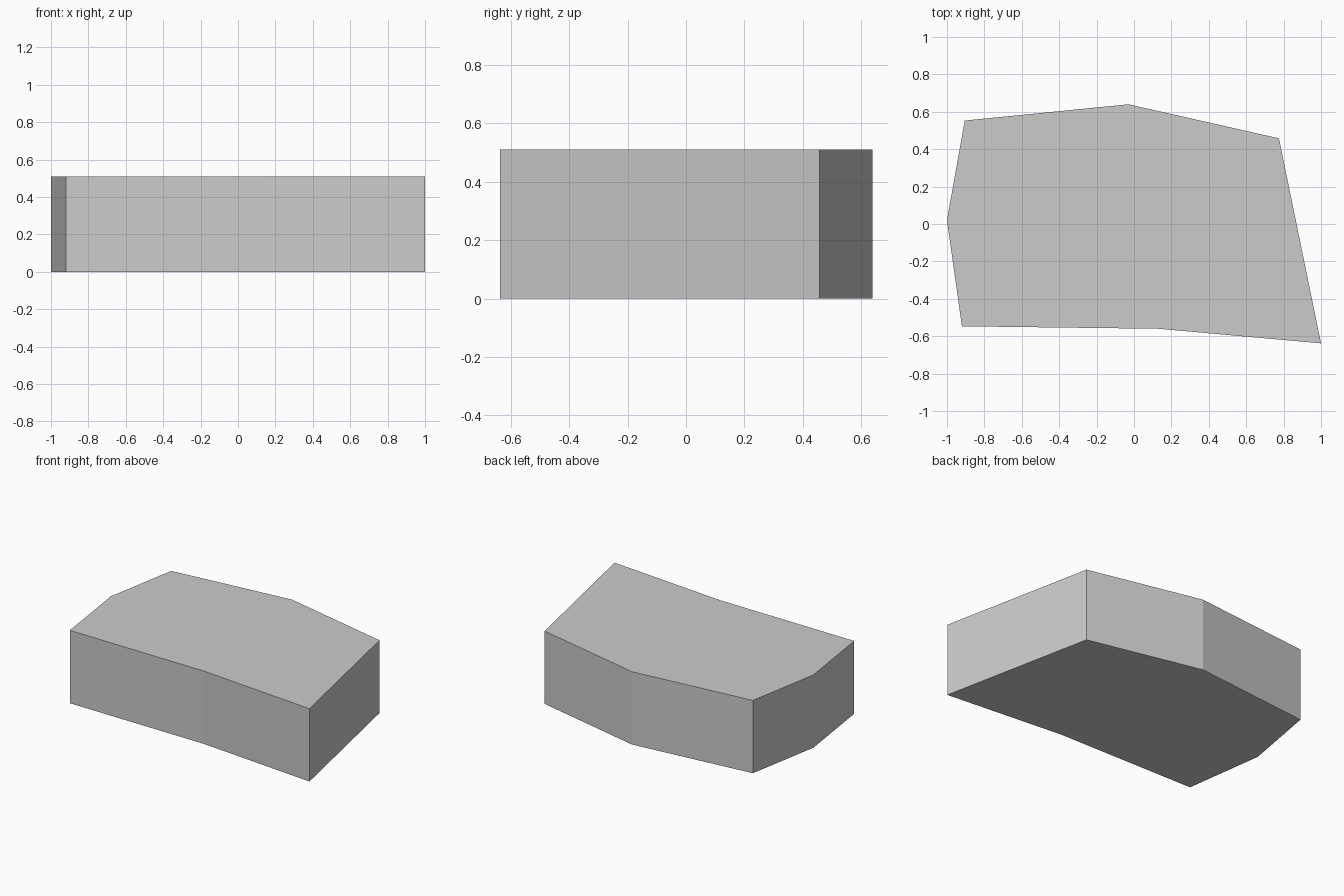
import bpy
import bmesh

cube = bpy.data.objects.get("Cube")
if cube:
    bpy.data.objects.remove(cube, do_unlink=True)

HEIGHT = 0.51

# Plain grey material
grey = bpy.data.materials.new("light_grey")
grey.use_nodes = True
colour = (0.6, 0.6, 0.6, 1)
grey.diffuse_color = colour
grey.node_tree.nodes["Principled BSDF"].inputs["Base Color"].default_value = colour

# Outline of the slab, counter-clockwise from the front left corner
outline = [(-0.92, -0.547), (0.13, -0.56), (1.0, -0.638), (0.775, 0.458),
           (-0.03, 0.64), (-0.905, 0.553), (-1.0, 0.02)]

# Slab: the outline extruded straight up, flat faced
bm = bmesh.new()
base = bm.faces.new([bm.verts.new((x, y, 0)) for x, y in outline])
top = bmesh.ops.extrude_face_region(bm, geom=[base], use_keep_orig=True)["geom"]
bmesh.ops.translate(bm, vec=(0, 0, HEIGHT),
                    verts=[v for v in top if isinstance(v, bmesh.types.BMVert)])
bmesh.ops.recalc_face_normals(bm, faces=bm.faces)

mesh = bpy.data.meshes.new("slab")
bm.to_mesh(mesh)
bm.free()
mesh.materials.append(grey)
slab = bpy.data.objects.new("slab", mesh)
bpy.context.collection.objects.link(slab)
